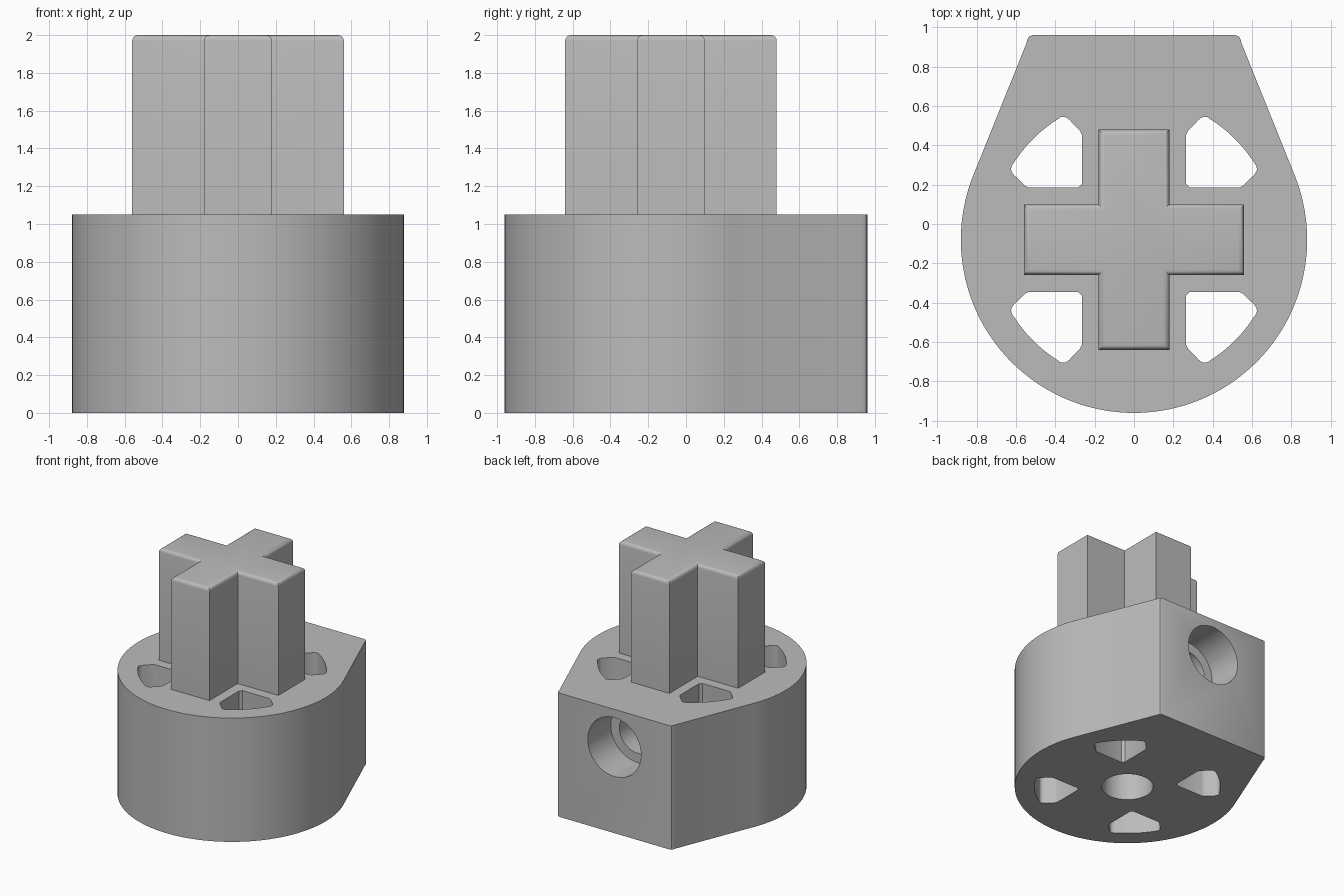
import bpy
import bmesh
from math import sin, cos, pi, radians
from mathutils import Matrix, Vector

cube = bpy.data.objects.get("Cube")
if cube:
    bpy.data.objects.remove(cube, do_unlink=True)

AXIS_Y = -0.08      # centre line of the round part
RADIUS = 0.88
BODY_TOP = 1.05

grey = bpy.data.materials.new("plain grey")
grey.use_nodes = True
grey.diffuse_color = (0.5, 0.5, 0.5, 1)
grey.node_tree.nodes["Principled BSDF"].inputs["Base Color"].default_value = (0.5, 0.5, 0.5, 1)


def arc(radius, start, end, steps):
    angles = [radians(start + (end - start) * i / steps) for i in range(steps + 1)]
    return [(radius * cos(a), radius * sin(a)) for a in angles]


def circle(radius):
    return arc(radius, 0, 360, 64)[:-1]


def prism(name, outline, low, high, matrix=Matrix(), top_bevel=0):
    """Extrude an outline along z, optionally round its top rim, then place it."""
    bm = bmesh.new()
    base = bm.faces.new([bm.verts.new((x, y, low)) for x, y in outline])
    new = bmesh.ops.extrude_face_region(bm, geom=[base])["geom"]
    verts = [v for v in new if isinstance(v, bmesh.types.BMVert)]
    bmesh.ops.translate(bm, verts=verts, vec=Vector((0, 0, high - low)))
    bmesh.ops.recalc_face_normals(bm, faces=bm.faces[:])
    if top_bevel:
        rim = [e for e in bm.edges if all(v.co.z > high - 1e-4 for v in e.verts)]
        bmesh.ops.bevel(bm, geom=rim, offset=top_bevel, segments=4,
                        profile=0.5, affect='EDGES')
    bm.transform(matrix)
    mesh = bpy.data.meshes.new(name)
    bm.to_mesh(mesh)
    bm.free()
    mesh.materials.append(grey)
    obj = bpy.data.objects.new(name, mesh)
    bpy.context.collection.objects.link(obj)
    return obj


def cut(target, cutter):
    cutter.hide_render = True
    mod = target.modifiers.new("cut", 'BOOLEAN')
    mod.operation = 'DIFFERENCE'
    mod.solver = 'EXACT'
    mod.object = cutter
    graph = bpy.context.evaluated_depsgraph_get()
    mesh = bpy.data.meshes.new_from_object(target.evaluated_get(graph))
    target.modifiers.clear()
    target.data = mesh
    bpy.data.objects.remove(cutter, do_unlink=True)


def smooth(obj):
    bpy.ops.object.select_all(action='DESELECT')
    obj.select_set(True)
    bpy.context.view_layer.objects.active = obj
    bpy.ops.object.shade_smooth_by_angle(angle=radians(30))


on_axis = Matrix.Translation((0, AXIS_Y, 0))

# Body: round drum drawn out tangentially to a flat back with eased corners
corner = [(0.546, 1.0), (0.542, 1.018), (0.533, 1.033), (0.515, 1.04)]
outline = arc(RADIUS, -201.9, 21.9, 96) + corner
outline += [(-x, y) for x, y in reversed(corner)]
body = prism("body", outline, 0, BODY_TOP, on_axis)

# Four through pockets around the cross, mirrored into each quadrant
half = [(0.285, 0.265), (0.265, 0.285), (0.265, 0.535), (0.275, 0.555),
        (0.33, 0.611), (0.345, 0.622), (0.36, 0.625), (0.375, 0.622)]
pocket = half + arc(0.725, 57.5, 45, 6) + arc(0.725, 45, 32.5, 6)[1:]
pocket += [(y, x) for x, y in reversed(half[2:])]
for sx in (1, -1):
    for sy in (1, -1):
        points = [(x * sx, y * sy) for x, y in pocket]
        cut(body, prism("pocket_cutter", points, -0.1, 1.2, on_axis))

# Blind shaft bore from below
cut(body, prism("bore_cutter", circle(0.2), -0.1, 1.0, on_axis))

# Stepped screw hole from the flat back into the bore
sideways = Matrix.Translation((0, 0, 0.73)) @ Matrix.Rotation(-pi / 2, 4, 'X')
cut(body, prism("screw_cutter", circle(0.17), AXIS_Y, 0.8, sideways))
cut(body, prism("counterbore_cutter", circle(0.25), 0.65, 1.1, sideways))
smooth(body)

# Cross-shaped stem with a rounded top rim
w, r = 0.18, 0.56
arm = [(r, -w), (r, w), (w, w)]
cross = []
for turn in range(4):
    c, s = round(cos(turn * pi / 2)), round(sin(turn * pi / 2))
    cross += [(x * c - y * s, x * s + y * c) for x, y in arm]
stem = prism("cross_stem", cross, BODY_TOP - 0.02, 2.0, on_axis, top_bevel=0.03)
smooth(stem)
